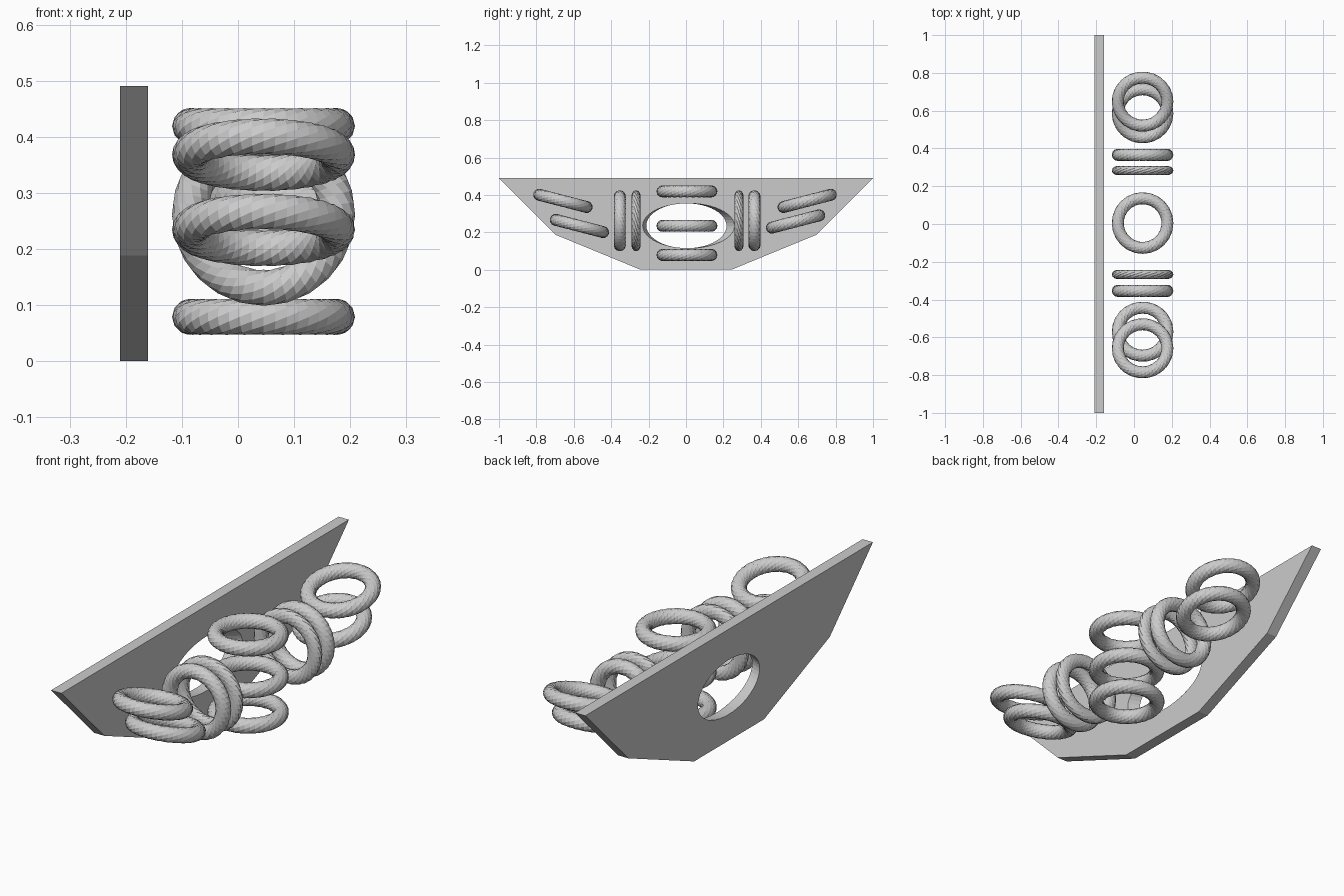
import bpy, bmesh
from math import sin, cos, pi, radians
from mathutils import Matrix

if "Cube" in bpy.data.objects:
    bpy.data.objects.remove(bpy.data.objects["Cube"])


def make_object(name, bm):
    bmesh.ops.recalc_face_normals(bm, faces=bm.faces)
    me = bpy.data.meshes.new(name)
    bm.to_mesh(me)
    bm.free()
    ob = bpy.data.objects.new(name, me)
    bpy.context.collection.objects.link(ob)
    return ob


def loft(bm, a, b):
    """Closed solid between two matching profiles."""
    va, vb = [bm.verts.new(p) for p in a], [bm.verts.new(p) for p in b]
    n = len(va)
    for i in range(n):
        j = (i + 1) % n
        bm.faces.new((va[i], va[j], vb[j], vb[i]))
    bm.faces.new(va)
    bm.faces.new(vb)


# Back plate with an oval opening that widens toward the rings
outline = [(-1, .49), (-.7, .188), (-.243, 0), (.243, 0), (.7, .188), (1, .49)]
bm = bmesh.new()
loft(bm, [(-.21, y, z) for y, z in outline], [(-.16, y, z) for y, z in outline])
plate = make_object("back_plate", bm)


def oval(x, cy, ry, rz, n=48):
    return [(x, cy + ry * cos(2 * pi * i / n), .235 + rz * sin(2 * pi * i / n)) for i in range(n)]


bm = bmesh.new()
loft(bm, oval(-.26, -.009, .183, .12), oval(-.11, .025, .277, .12))
cutter = make_object("opening_cutter", bm)
cutter.hide_render = True
cutter.hide_set(True)
cut = plate.modifiers.new("opening", 'BOOLEAN')
cut.object = cutter
cut.solver = 'EXACT'


# Rope-like rings: a torus whose tube section twists around the loop
def rope_ring(name, y, z, tilt=0, flat=1, major=.131, minor=.032, n=48, m=12, twist=2):
    bm = bmesh.new()
    rings = []
    for i in range(n):
        u = 2 * pi * i / n
        ring = []
        for k in range(m):
            v = 2 * pi * k / m + twist * u
            r = major + minor * cos(v)
            ring.append(bm.verts.new((r * cos(u), r * sin(u), minor * flat * sin(v))))
        rings.append(ring)
    shift = twist * m
    for i in range(n):
        a, b = rings[i], rings[(i + 1) % n]
        s = shift if i == n - 1 else 0
        for k in range(m):
            bm.faces.new((a[k], b[(k + s) % m], b[(k + 1 + s) % m], a[(k + 1) % m]))
    bm.transform(Matrix.Translation((.0455, y, z)) @ Matrix.Rotation(radians(tilt), 4, 'X'))
    return make_object(name, bm)


# Central stack of flat rings
for i, z in enumerate((.079, .235, .419)):
    rope_ring(f"centre_ring_{i + 1}", .005, z)

# Upright pairs and tilted outer pairs on each side
for side, s in (("left", -1), ("right", 1)):
    rope_ring(f"{side}_upright_inner", .008 + s * .275, .262, 90, .76)
    rope_ring(f"{side}_upright_outer", .006 + s * .36, .262, 90)
    rope_ring(f"{side}_tilted_upper", -.005 + s * .653, .368, s * 14.5)
    rope_ring(f"{side}_tilted_lower", .008 + s * .578, .246 + s * .012, s * 14.5)
